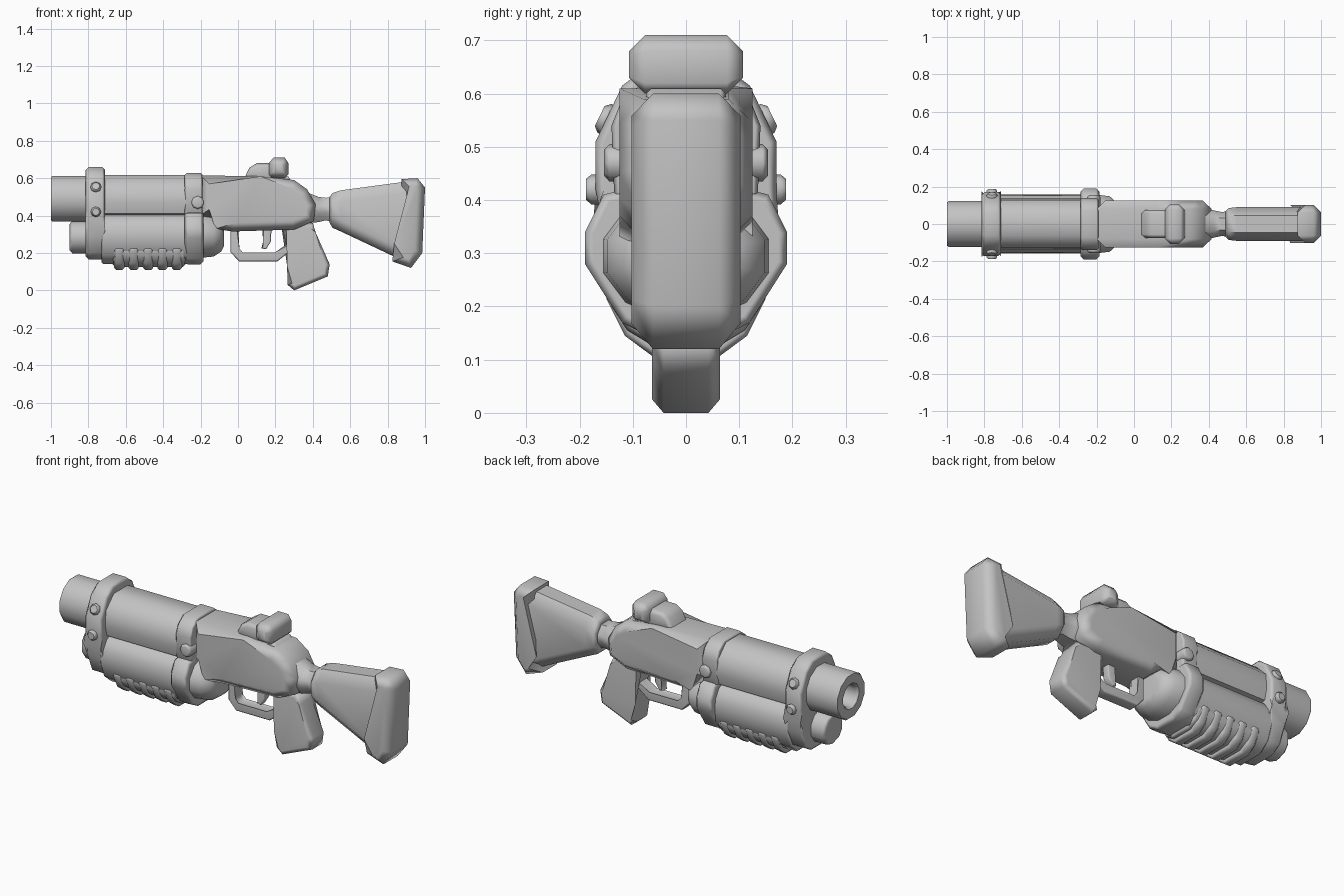
import bpy, bmesh, math
from mathutils import Vector

if "Cube" in bpy.data.objects:
    bpy.data.objects.remove(bpy.data.objects["Cube"], do_unlink=True)

GREY = (0.55, 0.55, 0.55, 1)
metal = bpy.data.materials.new("plain_grey")
metal.use_nodes = True
metal.diffuse_color = GREY
metal.node_tree.nodes["Principled BSDF"].inputs["Base Color"].default_value = GREY


def finish(name, bm, angle=50):
    bmesh.ops.recalc_face_normals(bm, faces=bm.faces)
    mesh = bpy.data.meshes.new(name)
    bm.to_mesh(mesh)
    bm.free()
    mesh.materials.append(metal)
    mesh.shade_smooth()
    mesh.set_sharp_from_angle(angle=math.radians(angle))
    obj = bpy.data.objects.new(name, mesh)
    bpy.context.scene.collection.objects.link(obj)
    obj.modifiers.new("even_shading", "WEIGHTED_NORMAL").keep_sharp = True
    return obj


def loft(name, rings, bevel=0):
    """Skin a row of point rings and cap both ends."""
    bm = bmesh.new()
    rows = [[bm.verts.new(p) for p in ring] for ring in rings]
    n = len(rows[0])
    for a, b in zip(rows, rows[1:]):
        for i in range(n):
            j = (i + 1) % n
            bm.faces.new((a[i], a[j], b[j], b[i]))
    caps = [bm.faces.new(rows[0]), bm.faces.new(rows[-1])]
    if bevel:
        edges = {e for f in caps for e in f.edges}
        bmesh.ops.bevel(bm, geom=list(edges), offset=bevel, segments=1,
                        affect='EDGES', clamp_overlap=True)
    return finish(name, bm)


def plate(name, outline, half, bevel):
    """Side outline (x, z) thickened across y, with softened rims."""
    return loft(name, [[Vector((x, y, z)) for x, z in outline] for y in (-half, half)], bevel)


def band(name, x0, x1, half_profile, bevel):
    """Mirrored (y, z) cross-section extruded along x."""
    outline = half_profile + [(-y, z) for y, z in reversed(half_profile)]
    return loft(name, [[Vector((x, y, z)) for y, z in outline] for x in (x0, x1)], bevel)


def tube(name, stations, z, sides=12, squash=1):
    """Round body along x from (x, radius) stations."""
    rings = []
    for x, r in stations:
        angles = [math.tau * (i + 0.5) / sides for i in range(sides)]
        rings.append([Vector((x, r * squash * math.cos(a), z + r * math.sin(a))) for a in angles])
    return loft(name, rings)


def box_loft(name, stations):
    """Chamfered box section along x from (x, bottom, top, half width)."""
    rings = []
    for x, lo, hi, w in stations:
        c, d = w * 0.5, w * 0.65
        half = [(c, lo), (w, lo + d), (w, hi - d), (c, hi)]
        rings.append([Vector((x, y, z)) for y, z in half + [(-y, z) for y, z in reversed(half)]])
    return loft(name, rings)


def bolt(name, x, y, z, r, tilt):
    """A stud on each side, leaning with the surface below it."""
    for side, label in ((1, "left"), (-1, "right")):
        out = Vector((0, side * math.cos(tilt), math.sin(tilt)))
        up = Vector((0, -side * math.sin(tilt), math.cos(tilt)))
        rings = []
        for depth, size in ((-0.05, r), (0.008, r), (0.018, r * 0.7)):
            rings.append([Vector((x, side * y, z)) + out * depth + up * size * math.sin(a)
                          + Vector((size * math.cos(a), 0, 0))
                          for a in [math.tau * i / 8 for i in range(8)]])
        loft(f"{name}_{label}", rings)


# Barrels: hollow upper muzzle, solid lower tube, upper shroud
tube("muzzle", [(-0.7, 0.127), (-0.99, 0.127), (-1, 0.12), (-1, 0.07),
                (-0.985, 0.06), (-0.82, 0.06)], 0.49)
tube("lower_tube", [(-0.7, 0.088), (-0.885, 0.088), (-0.9, 0.07)], 0.285, 10)
band("barrel_shroud", -0.74, -0.24,
     [(0.06, 0.4), (0.12, 0.41), (0.135, 0.47), (0.128, 0.55), (0.06, 0.618)], 0.01)

# Pump grip with ribs underneath
band("pump_body", -0.73, -0.24,
     [(0.07, 0.14), (0.13, 0.19), (0.158, 0.27), (0.152, 0.34), (0.12, 0.39), (0.06, 0.415)], 0.01)
for i in range(5):
    x = -0.635 + i * 0.077
    band(f"pump_rib_{i + 1}", x - 0.027, x + 0.027,
         [(0.065, 0.108), (0.115, 0.145), (0.15, 0.215), (0.13, 0.24)], 0.012)
band("pump_rail", -0.67, -0.28,
     [(0.06, 0.125), (0.11, 0.155), (0.14, 0.2), (0.13, 0.24)], 0.015)

# Clamps around the barrels
band("front_clamp", -0.815, -0.71,
     [(0.06, 0.165), (0.12, 0.2), (0.158, 0.29), (0.158, 0.36), (0.17, 0.42),
      (0.17, 0.51), (0.12, 0.615), (0.06, 0.66)], 0.016)
band("rear_clamp", -0.285, -0.185,
     [(0.06, 0.138), (0.12, 0.17), (0.19, 0.28), (0.19, 0.34), (0.155, 0.41), (0.08, 0.43)], 0.016)
tube("pump_tail", [(-0.2, 0.125), (-0.13, 0.118), (-0.09, 0.09), (-0.075, 0.06)], 0.295, 12, 1.3)
bolt("upper_stud", -0.76, 0.146, 0.55, 0.03, 0.45)
bolt("lower_stud", -0.76, 0.17, 0.42, 0.028, 0)
bolt("receiver_stud", -0.215, 0.136, 0.47, 0.035, 0)

# Receiver
plate("receiver", [(-0.2, 0.615), (0.12, 0.61), (0.3, 0.59), (0.37, 0.54), (0.415, 0.46),
                   (0.405, 0.37), (0.3, 0.325), (-0.03, 0.315), (-0.1, 0.37), (-0.2, 0.4)],
      0.125, 0.045)
band("receiver_collar", -0.285, -0.19,
     [(0.08, 0.38), (0.135, 0.41), (0.14, 0.54), (0.12, 0.59), (0.07, 0.628)], 0.01)

# Sight block on top
plate("sight_base", [(0.03, 0.59), (0.06, 0.655), (0.1, 0.68), (0.2, 0.68), (0.22, 0.58)], 0.076, 0.02)
plate("sight_head", [(0.165, 0.62), (0.165, 0.68), (0.19, 0.71), (0.25, 0.71), (0.27, 0.68),
                     (0.27, 0.62), (0.25, 0.6), (0.185, 0.6)], 0.107, 0.03)
plate("sight_foot", [(0.16, 0.56), (0.17, 0.61), (0.27, 0.61), (0.295, 0.56)], 0.075, 0.01)

# Neck and stock
box_loft("neck", [(0.38, 0.36, 0.52, 0.085), (0.43, 0.365, 0.5, 0.072),
                  (0.47, 0.375, 0.495, 0.064), (0.52, 0.36, 0.5, 0.07)])
box_loft("stock", [(0.49, 0.36, 0.5, 0.07), (0.505, 0.335, 0.52, 0.085),
                   (0.55, 0.315, 0.535, 0.09), (0.9, 0.15, 0.582, 0.092)])
plate("butt_pad", [(0.875, 0.595), (0.96, 0.6), (1, 0.55), (0.985, 0.2), (0.925, 0.12),
                   (0.825, 0.155), (0.875, 0.24)], 0.102, 0.04)

# Pistol grip
plate("pistol_grip", [(0.23, 0.36), (0.4, 0.36), (0.415, 0.31), (0.49, 0.14), (0.48, 0.075),
                      (0.3, 0), (0.265, 0.03), (0.285, 0.13)], 0.064, 0.022)

# Trigger and guard
plate("trigger_guard", [(-0.04, 0.35), (-0.04, 0.205), (0.005, 0.155), (0.21, 0.155),
                        (0.28, 0.21), (0.28, 0.26), (0.2, 0.195), (0.022, 0.195),
                        (0, 0.22), (0, 0.35)], 0.032, 0.008)
plate("trigger", [(0.13, 0.34), (0.14, 0.26), (0.125, 0.225), (0.15, 0.22), (0.175, 0.26),
                  (0.18, 0.34)], 0.022, 0.006)
